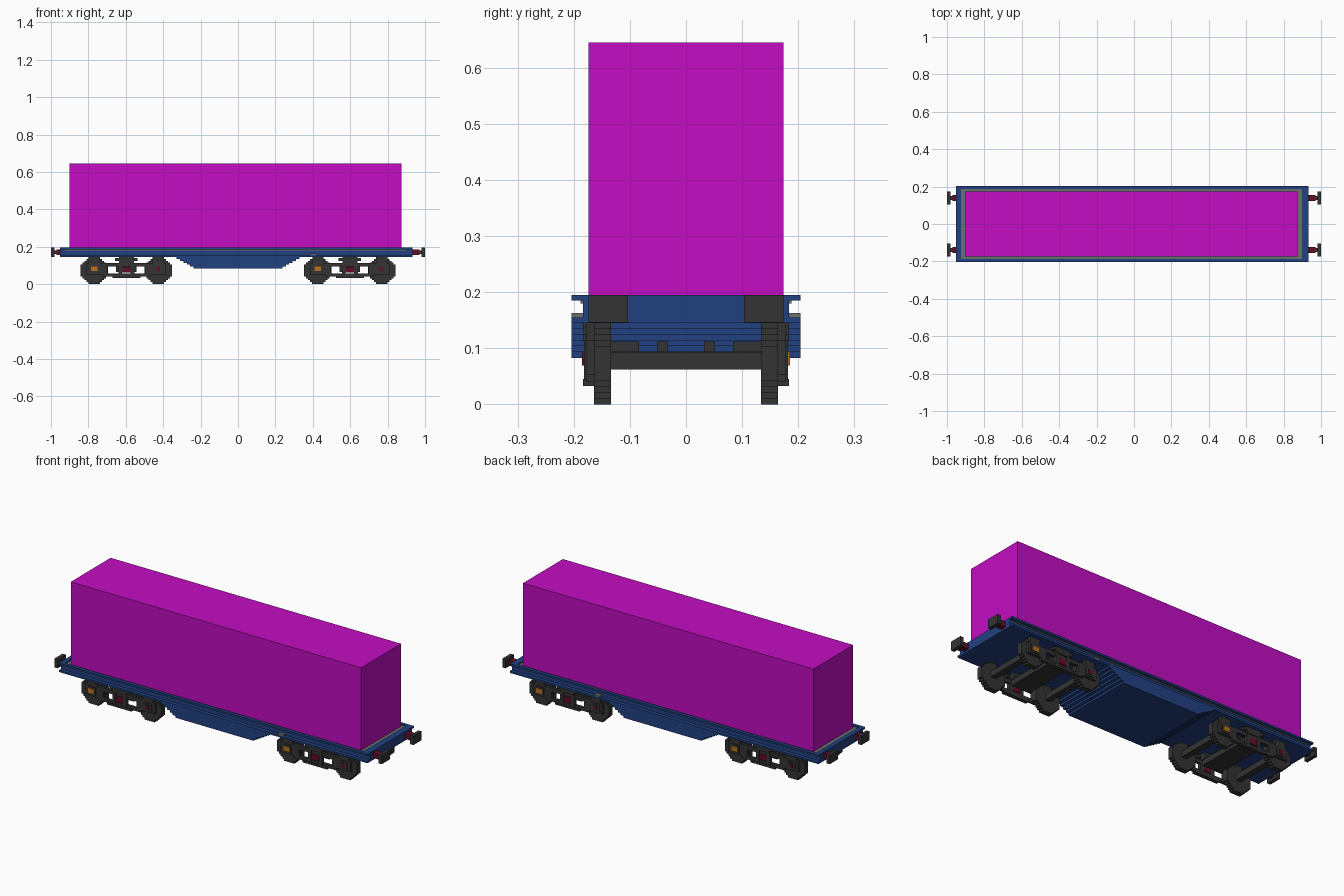
import bpy, bmesh, math

if "Cube" in bpy.data.objects:
    bpy.data.objects.remove(bpy.data.objects["Cube"], do_unlink=True)


def material(name, rgb):
    m = bpy.data.materials.new(name)
    m.use_nodes = True
    color = (*rgb, 1)
    m.diffuse_color = color
    m.node_tree.nodes["Principled BSDF"].inputs["Base Color"].default_value = color
    return m


MAGENTA = material("magenta", (0.54, 0.004, 0.54))
BLUE = material("frame blue", (0.016, 0.053, 0.22))
DARK = material("dark iron", (0.034, 0.034, 0.034))
GREY = material("deck grey", (0.15, 0.16, 0.16))
RED = material("dark red", (0.13, 0.004, 0.018))
ORANGE = material("orange", (0.5, 0.16, 0.015))
UNIT = 0.0104


def boxes(name, mat, parts):
    """One object from (x0, x1, y0, y1, z0, z1) blocks."""
    bm = bmesh.new()
    for x0, x1, y0, y1, z0, z1 in parts:
        cube = bmesh.ops.create_cube(bm, size=1)["verts"]
        bmesh.ops.scale(bm, vec=(x1 - x0, y1 - y0, z1 - z0), verts=cube)
        bmesh.ops.translate(bm, vec=((x0 + x1) / 2, (y0 + y1) / 2, (z0 + z1) / 2), verts=cube)
    mesh = bpy.data.meshes.new(name)
    bm.to_mesh(mesh)
    bm.free()
    mesh.materials.append(mat)
    ob = bpy.data.objects.new(name, mesh)
    bpy.context.collection.objects.link(ob)
    return ob


def across(x0, x1, y0, y1, z0, z1):
    """A block and its mirror image on the other side."""
    return [(x0, x1, y0, y1, z0, z1), (x0, x1, -y1, -y0, z0, z1)]


# Cargo container
boxes("container", MAGENTA, [(-0.9, 0.874, -0.174, 0.174, 0.186, 0.645)])

# Deck: floor, raised rim, recessed web and lower flange
BACK, FRONT, SIDE = -0.952, 0.934, 0.204
boxes("deck_floor", GREY, [(-0.928, 0.9, -0.188, 0.188, 0.18, 0.189)])
boxes("deck_rim", BLUE, across(BACK, FRONT, 0.186, SIDE, 0.185, 0.195)
      + [(BACK, -0.926, -0.186, 0.186, 0.185, 0.195), (0.898, FRONT, -0.186, 0.186, 0.185, 0.195)])
boxes("deck_web", BLUE, [(BACK, FRONT, -0.184, 0.184, 0.15, 0.185)])
boxes("lower_flange", BLUE, [(BACK, FRONT, -SIDE, SIDE, 0.145, 0.155)])
boxes("side_plate", GREY, across(0.385, 0.42, 0.184, SIDE, 0.155, 0.163))

# Stepped belly
boxes("belly", BLUE, [(-0.238 - 0.018 * i, 0.238 + 0.018 * i, -SIDE, SIDE,
                       0.083 + UNIT * i, 0.083 + UNIT * (i + 1)) for i in range(6)])

# Buffers at both ends
for side, end, deck in (("left", -1, -0.952), ("right", 1, 0.934)):
    def span(a, b):
        return min(a, b), max(a, b)
    boxes(side + "_buffer_heads", DARK, across(*span(end * 0.98, end), 0.103, 0.174, 0.146, 0.195))
    boxes(side + "_buffer_rods", RED, across(*span(deck, end * 0.97), 0.123, 0.154, 0.155, 0.186))
    boxes(side + "_buffer_collars", DARK, across(*span(end * 0.965, end * 0.981), 0.128, 0.149, 0.16, 0.181))


def wheel_rows(cx):
    """Stepped disc blocks for both wheels of an axle."""
    count, radius = 14, 0.0726
    rows = []
    for i in range(count):
        h = (i + 0.5) * UNIT - radius
        half = max(2, round(math.sqrt(radius ** 2 - h ** 2) / UNIT)) * UNIT
        rows += across(cx - half, cx + half, 0.134, 0.164, i * UNIT, (i + 1) * UNIT)
    return rows


# Bogies
AXLE = 0.171
for name, cx in (("left", -0.597), ("right", 0.598)):
    axles = (cx - AXLE, cx + AXLE)
    boxes(name + "_wheels", DARK, wheel_rows(axles[0]) + wheel_rows(axles[1]))
    boxes(name + "_axles", DARK, [(x - 0.016, x + 0.016, -0.135, 0.135, 0.062, 0.093) for x in axles])

    frame = across(cx - 0.21, cx + 0.21, 0.163, 0.178, 0.094, 0.114)
    frame += across(cx - 0.13, cx + 0.13, 0.163, 0.178, 0.04, 0.058)
    frame += across(cx - 0.075, cx + 0.075, 0.163, 0.184, 0.033, 0.045)
    frame += across(cx - 0.04, cx + 0.04, 0.134, 0.184, 0.112, 0.146)
    frame += across(cx - 0.06, cx + 0.06, 0.163, 0.184, 0.125, 0.14)
    for s in (-1, 1):
        frame += across(cx + s * 0.033 - 0.01, cx + s * 0.033 + 0.01, 0.163, 0.182, 0.045, 0.114)
        frame += across(cx + s * 0.115 - 0.015, cx + s * 0.115 + 0.015, 0.163, 0.178, 0.05, 0.1)
    for x in axles:
        frame += across(x - 0.042, x + 0.042, 0.163, 0.178, 0.052, 0.114)
        frame += across(x - 0.025, x + 0.025, 0.163, 0.182, 0.06, 0.104)
        frame += across(x - 0.03, x + 0.03, 0.163, 0.178, 0.114, 0.146)
    boxes(name + "_side_frames", DARK, frame)

    # Cross beams between the side frames
    boxes(name + "_bolster", DARK, [(cx - 0.055, cx + 0.055, -0.135, 0.135, 0.064, 0.094)]
          + across(cx - 0.04, cx + 0.04, 0.084, 0.135, 0.094, 0.112)
          + across(cx - 0.04, cx + 0.04, 0.032, 0.052, 0.094, 0.112))
    boxes(name + "_springs", RED, across(cx - 0.022, cx + 0.022, 0.163, 0.181, 0.062, 0.092))

    # Bearing caps: orange on diagonally opposite corners, red on the others
    for i, x in enumerate(axles):
        for label, y in (("front", -0.183), ("back", 0.183)):
            orange = (i == 0) == (y < 0)
            w = 0.018 if orange else 0.01
            boxes(f"{name}_{label}_bearing_cap_{i + 1}", ORANGE if orange else RED,
                  [(x - w, x + w, y - 0.002, y + 0.002, 0.069, 0.094)])
